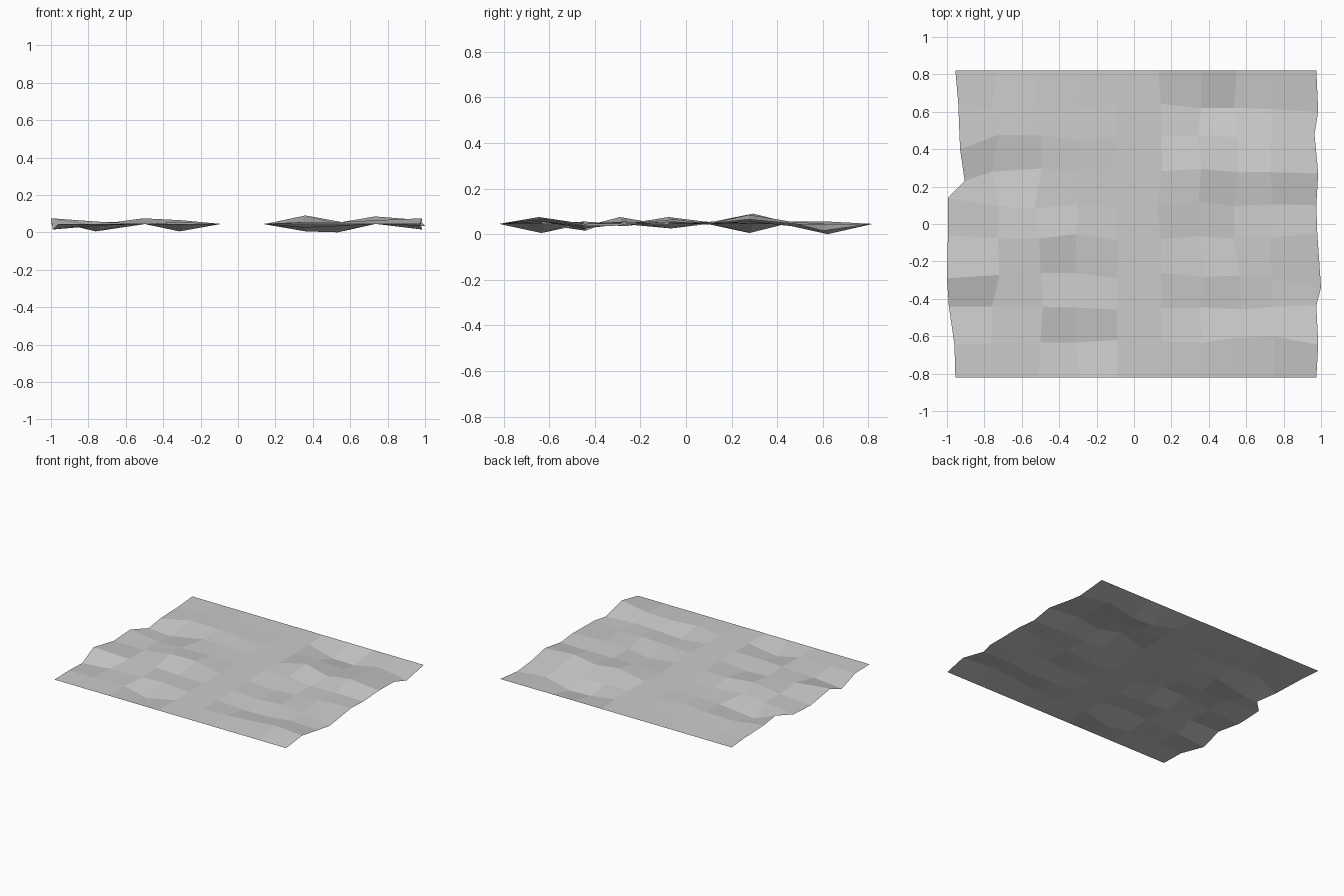
import bpy
import random

default_cube = bpy.data.objects.get("Cube")
if default_cube:
    bpy.data.objects.remove(default_cube, do_unlink=True)

random.seed(4)
BASE = 0.045  # level of the flat border and central path


def make_material(name, value):
    material = bpy.data.materials.new(name)
    colour = (value, value, value, 1.0)
    material.diffuse_color = colour
    material.use_nodes = True
    shader = material.node_tree.nodes["Principled BSDF"]
    shader.inputs["Base Color"].default_value = colour
    shader.inputs["Roughness"].default_value = 0.9
    return material


def make_mesh(name, verts, faces, material):
    mesh = bpy.data.meshes.new(name)
    mesh.from_pydata(verts, [], faces)
    mesh.materials.append(material)
    mesh.update()
    obj = bpy.data.objects.new(name, mesh)
    bpy.context.collection.objects.link(obj)
    return obj


stone = make_material("stone_grey", 0.6)

# Grid lines of the ground, and the ragged outlines of its two sides
columns = [-.955, -.74, -.51, -.29, -.09, .13, .36, .55, .75, .97]
rows = [.82, .63, .46, .28, .1, -.07, -.28, -.44, -.62, -.82]
left_outline = [(-.955, .82), (-.94, .65), (-.93, .4), (-.905, .23), (-.995, .14),
                (-.995, -.06), (-1, -.29), (-.99, -.44), (-.96, -.645), (-.955, -.82)]
right_outline = [(.975, .82), (.985, .6), (.965, .48), (.985, .27), (.975, .1),
                 (.98, -.05), (1, -.34), (.975, -.435), (.985, -.645), (.975, -.82)]

# Bumps in hundredths either side of the level path, back to front
bumps_left = [(0, 0, 1, 0), (0, 1, 1, 1), (0, -4, 0, 0), (0, 0, 1, 0),
              (-1, 0, 3, 2), (3, 1, 0, -1), (-3, -1, 0, 1), (0, 0, 0, -4)]
bumps_right = [(-4, -4.5, 0, -3), (0, -1, 1, 0), (4.5, 1, 4, 2), (1, 0, 0, 0),
               (-2, 0, 1, 1), (0, 1, 0, -1), (-2, -1, 0, -1), (1, 1, 2, 3)]


def ground_vertex(row, col):
    x, y, bump = columns[col], rows[row], 0
    inner_row = 0 < row < len(rows) - 1
    if col == 0:
        x, y = left_outline[row]
    elif col == len(columns) - 1:
        x, y = right_outline[row]
    elif inner_row:
        y += random.uniform(-.02, .02)
        if col != 4:
            x += random.uniform(-.025, .025)
    if inner_row and col < 4:
        bump = bumps_left[row - 1][col]
    elif inner_row and col > 5:
        bump = bumps_right[row - 1][col - 6]
    return x, y, BASE + bump / 100


# Faceted ground sheet
count = len(columns)
verts = [ground_vertex(r, c) for r in range(len(rows)) for c in range(count)]
faces = []
for r in range(len(rows) - 1):
    for c in range(count - 1):
        a = r * count + c
        faces.append((a, a + count, a + count + 1, a + 1))
make_mesh("ground", verts, faces, stone)

# Flat path running front to back
x0, x1, end, top = -.09, .07, .82, BASE + .001
make_mesh("path", [(x0, -end, top), (x1, -end, top), (x1, end, top), (x0, end, top)],
          [(0, 1, 2, 3)], stone)
